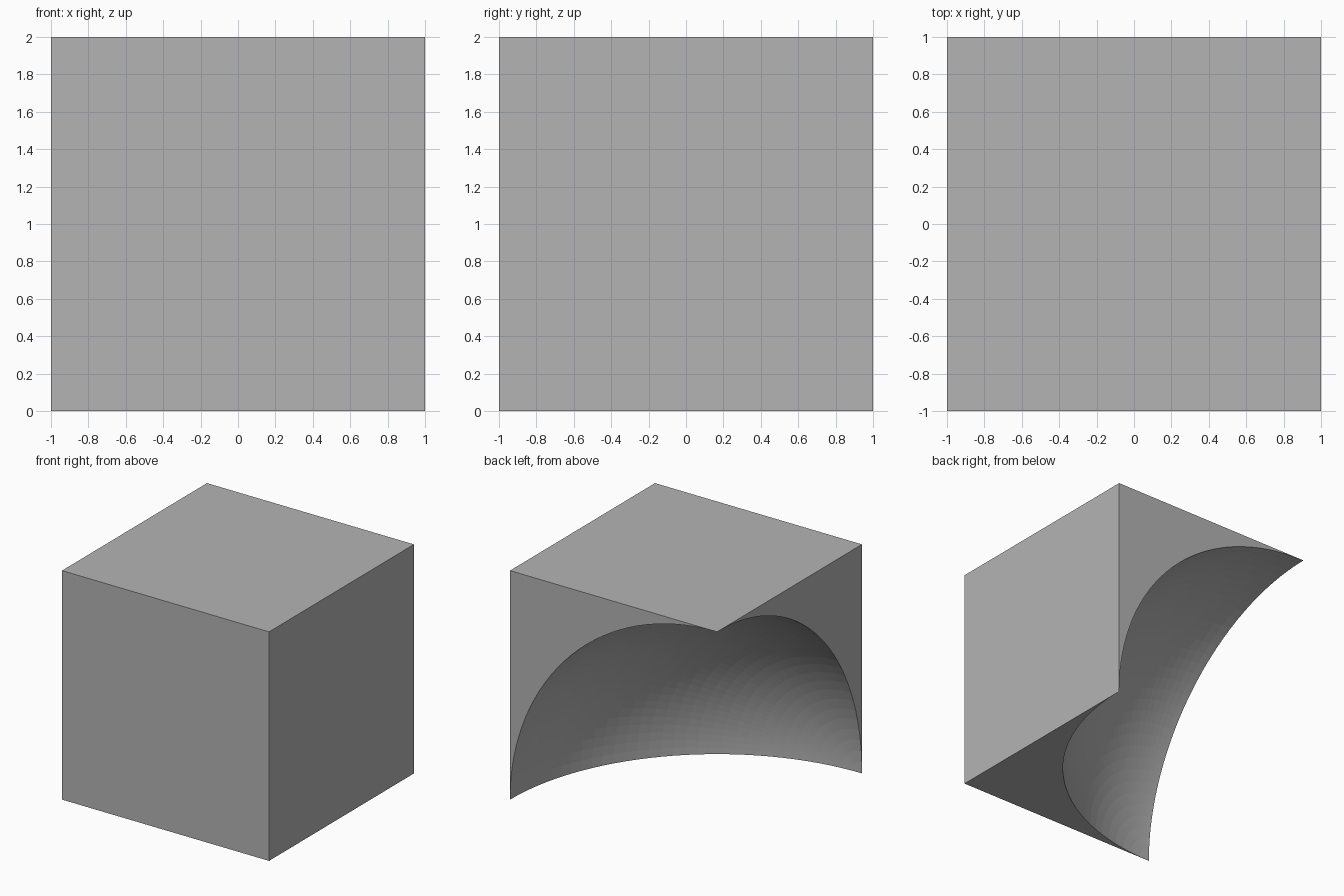
import bpy, bmesh
from math import sin, cos, pi
from mathutils import Vector

if "Cube" in bpy.data.objects:
    bpy.data.objects.remove(bpy.data.objects["Cube"])

R = 2.0     # bite radius equals the cube edge
N = 32      # facets per quarter turn

bm = bmesh.new()


def vert(a, b, c):
    # a = up, b = right, c = forward, from the removed back-left-bottom corner
    return bm.verts.new(Vector((b - 1, 1 - c, a)))


# Spherical bite: one eighth of a sphere, pole pointing forward
pole = vert(0, 0, R)
rings = []
for i in range(1, N + 1):
    t = pi / 2 * i / N
    rings.append([vert(R * sin(t) * cos(pi / 2 * j / N),
                       R * sin(t) * sin(pi / 2 * j / N),
                       R * cos(t)) for j in range(N + 1)])
for j in range(N):
    bm.faces.new((pole, rings[0][j], rings[0][j + 1]))
    for a, b in zip(rings, rings[1:]):
        bm.faces.new((a[j], b[j], b[j + 1], a[j + 1]))

# Remaining cube corners
left_corner = vert(R, 0, R)
bottom_corner = vert(0, R, R)
far_corner = vert(R, R, R)
back_corner = vert(R, R, 0)
top_tip, right_tip = rings[-1][0], rings[-1][-1]

# Full square sides: front, top, right
bm.faces.new((pole, left_corner, far_corner, bottom_corner))
bm.faces.new((top_tip, back_corner, far_corner, left_corner))
bm.faces.new((right_tip, bottom_corner, far_corner, back_corner))

# Sides left over outside the arcs: left, bottom, back
bm.faces.new([left_corner, pole] + [r[0] for r in rings])
bm.faces.new([bottom_corner, pole] + [r[-1] for r in rings])
bm.faces.new([back_corner] + rings[-1])

bmesh.ops.recalc_face_normals(bm, faces=bm.faces)
# Triangulate the concave flat sides cleanly
bmesh.ops.triangulate(bm, faces=[f for f in bm.faces if len(f.verts) > 4])

mesh = bpy.data.meshes.new("scooped_cube")
bm.to_mesh(mesh)
bm.free()

# Mid-dark grey
grey = bpy.data.materials.new("dark_grey")
grey.diffuse_color = (0.456, 0.456, 0.456, 1)
grey.use_nodes = True
grey.node_tree.nodes["Principled BSDF"].inputs["Base Color"].default_value = grey.diffuse_color
mesh.materials.append(grey)
bpy.context.collection.objects.link(bpy.data.objects.new("scooped_cube", mesh))
